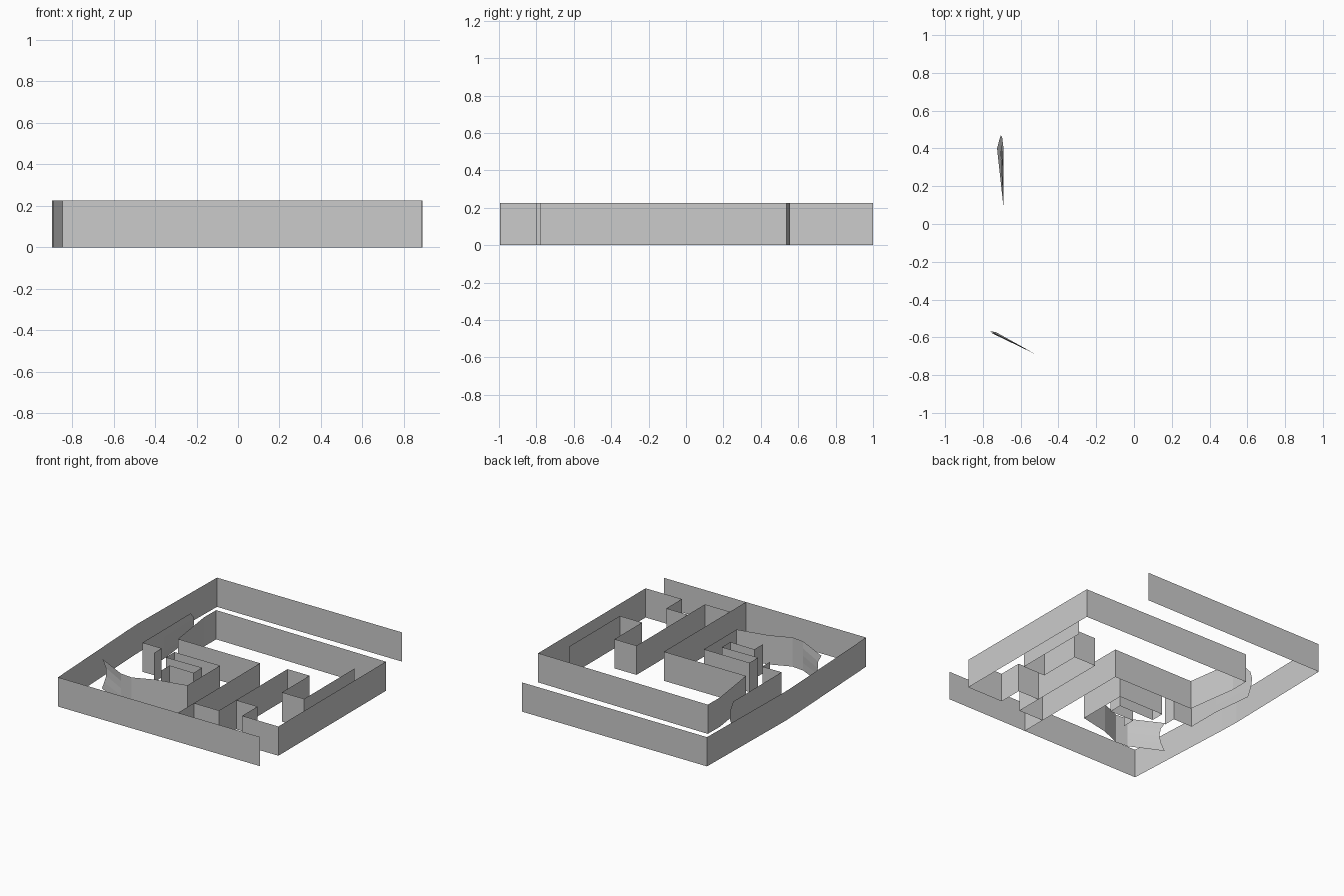
import bpy

H = 0.226  # wall height


def wall(name, path, end=None):
    """Thin vertical sheet along a plan path; 'end' bends the last edge (x, y per level)."""
    levels = [0, H * 0.25, H * 0.5, H * 0.75, H] if end else [0, H]
    columns = [[(x, y, z) for z in levels] for x, y in path]
    if end:
        columns.append([(x, y, z) for (x, y), z in zip(end, levels)])
    n = len(levels)
    verts = [v for col in columns for v in col]
    faces = [(i * n + k, (i + 1) * n + k, (i + 1) * n + k + 1, i * n + k + 1)
             for i in range(len(columns) - 1) for k in range(n - 1)]
    mesh = bpy.data.meshes.new(name)
    mesh.from_pydata(verts, [], faces)
    obj = bpy.data.objects.new(name, mesh)
    bpy.context.collection.objects.link(obj)
    return obj


# outer boundary, open on the right
wall("outer_wall", [(0.705, 1), (-0.88, 1), (-0.897, 0.07), (-0.892, -0.08),
                    (-0.845, -0.995), (0.885, -0.993)])

# long inner loop
wall("inner_loop_wall", [(0.182, -0.993), (0.182, 0.01), (-0.52, 0.01), (-0.577, 0.41),
                         (-0.575, 0.555), (0.89, 0.537), (0.89, -0.777), (0.58, -0.777),
                         (0.58, -0.588), (0.397, -0.588)])

# zigzag corridor on the right
wall("right_zigzag_wall", [(0.182, -0.798), (0.396, -0.798), (0.396, 0.04), (0.585, 0.04),
                           (0.585, -0.298), (0.775, -0.298), (0.775, 0.315)])

# hooked wall on the left with a bowed end
wall("left_hook_wall", [(-0.525, -0.28), (-0.525, -0.183), (-0.69, -0.183), (-0.69, 0.08)],
     [(-0.725, 0.40), (-0.712, 0.45), (-0.705, 0.47), (-0.698, 0.46), (-0.692, 0.41)])

# central spiral with a notched end
wall("spiral_wall", [(-0.316, -0.49), (-0.316, -0.385), (-0.108, -0.388), (-0.108, -0.284),
                     (-0.416, -0.288), (-0.416, -0.183), (-0.025, -0.183), (-0.025, -0.583),
                     (-0.26, -0.633), (-0.42, -0.70), (-0.52, -0.69)],
     [(-0.765, -0.572), (-0.74, -0.58), (-0.722, -0.58), (-0.73, -0.573), (-0.763, -0.567)])
